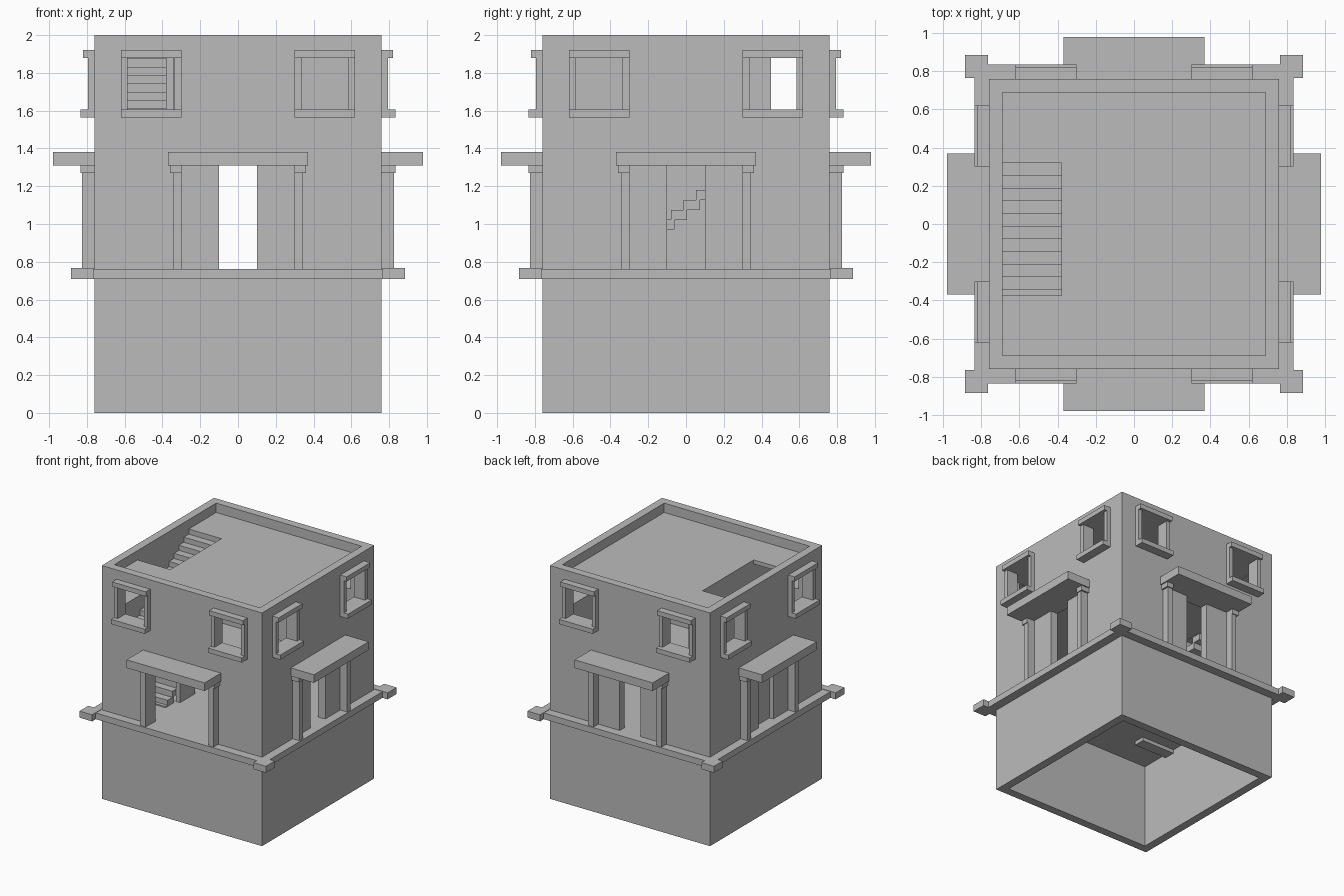
import bpy
import math
from mathutils import Matrix, Vector

cube = bpy.data.objects.get("Cube")
if cube:
    bpy.data.objects.remove(cube)

# Single plaster colour
plaster = bpy.data.materials.new("grey plaster")
plaster.use_nodes = True
plaster.diffuse_color = (0.5, 0.5, 0.5, 1)
plaster.node_tree.nodes["Principled BSDF"].inputs["Base Color"].default_value = (0.5, 0.5, 0.5, 1)

FACES = [(0, 1, 3, 2), (4, 6, 7, 5), (0, 4, 5, 1), (2, 3, 7, 6), (0, 2, 6, 4), (1, 5, 7, 3)]


def box(name, x, y, z, side=0):
    """Box from ranges, turned about z by quarter turns (0 = front)."""
    turn = Matrix.Rotation(side * math.pi / 2, 3, 'Z')
    verts = [turn @ Vector((a, b, c)) for a in x for b in y for c in z]
    mesh = bpy.data.meshes.new(name)
    mesh.from_pydata(verts, [], FACES)
    mesh.update()
    mesh.materials.append(plaster)
    obj = bpy.data.objects.new(name, mesh)
    bpy.context.collection.objects.link(obj)
    return obj


def cut(target, x, y, z, side=0):
    cutter = box("cutter", x, y, z, side)
    mod = target.modifiers.new("cut", 'BOOLEAN')
    mod.operation = 'DIFFERENCE'
    mod.solver = 'EXACT'
    mod.object = cutter
    bpy.context.view_layer.objects.active = target
    bpy.ops.object.modifier_apply(modifier=mod.name)
    bpy.data.objects.remove(cutter)


OUT, IN = 0.76, 0.69
GROUND, UPPER, ROOF = 0.76, 1.39, 1.92
full = (-IN, IN)
stair_x = (-IN, -0.38)

# House shell: basement, two storeys, roof well and stairwells
house = box("house_walls", (-OUT, OUT), (-OUT, OUT), (0, 2))
for z in [(-0.1, 0.71), (GROUND, 1.34), (UPPER, 1.885), (ROOF, 2.1)]:
    cut(house, full, full, z)
for z in [(1.3, 1.45), (1.85, 1.96)]:
    cut(house, stair_x, (-0.375, 0.385), z)

# Doorways: wide front, narrow left and back, blind recess behind the stairs
for side, half, inner in [(0, 0.3, -0.6), (1, 0.1, -0.6), (2, 0.1, -0.6), (3, 0.1, -0.72)]:
    cut(house, (-half, half), (-0.9, inner), (GROUND, 1.31), side)

for side in range(4):
    # Door canopy on two posts
    box("door_canopy", (-0.37, 0.37), (-0.98, -0.75), (1.31, 1.38), side)
    # Floor ledge and corner block
    box("floor_ledge", (-0.78, 0.78), (-0.835, -0.75), (0.71, GROUND + 0.003), side)
    box("ledge_corner", (0.765, 0.885), (-0.885, -0.765), (0.71, GROUND + 0.006), side)
    for s in (-1, 1):
        box("door_post", sorted((s * 0.3, s * 0.345)), (-0.825, -0.75), (GROUND, 1.31), side)
        box("post_capital", sorted((s * 0.3, s * 0.36)), (-0.833, -0.75), (1.27, 1.31), side)
        # Window opening with lintel, sill and jambs
        mid = s * 0.46
        cut(house, (mid - 0.125, mid + 0.125), (-0.9, -0.6), (1.605, 1.88), side)
        box("window_lintel", (mid - 0.16, mid + 0.16), (-0.82, -0.75), (1.88, 1.92), side)
        box("window_sill", (mid - 0.16, mid + 0.16), (-0.835, -0.75), (1.565, 1.605), side)
        for t in (-1, 1):
            edge = mid + t * 0.1425
            box("window_jamb", (edge - 0.0175, edge + 0.0175), (-0.795, -0.75), (1.605, 1.88), side)


# Two stacked flights of open stairs
def flight(name, low, high, steps=12, run=0.0664):
    rise = (high - low) / steps
    for i in range(steps):
        y = 0.385 - (steps - i) * run
        end = min(y + run + 0.02, 0.385)
        box(name, stair_x, (y, end), (low + i * rise, low + (i + 1) * rise))


flight("lower_stair_step", GROUND, UPPER)
flight("upper_stair_step", UPPER, ROOF)
box("stair_footing", stair_x, (-0.44, -0.345), (0.68, GROUND + 0.01))

# Inner walls
box("stair_side_wall", (-0.38, -0.34), (-IN, 0.45), (UPPER, 1.885))
box("upper_room_wall", (-0.34, IN), (-0.02, 0.02), (UPPER, 1.885))
box("lower_stair_wall", (-0.38, -0.34), (-0.3, -0.1), (GROUND, 1.34))
